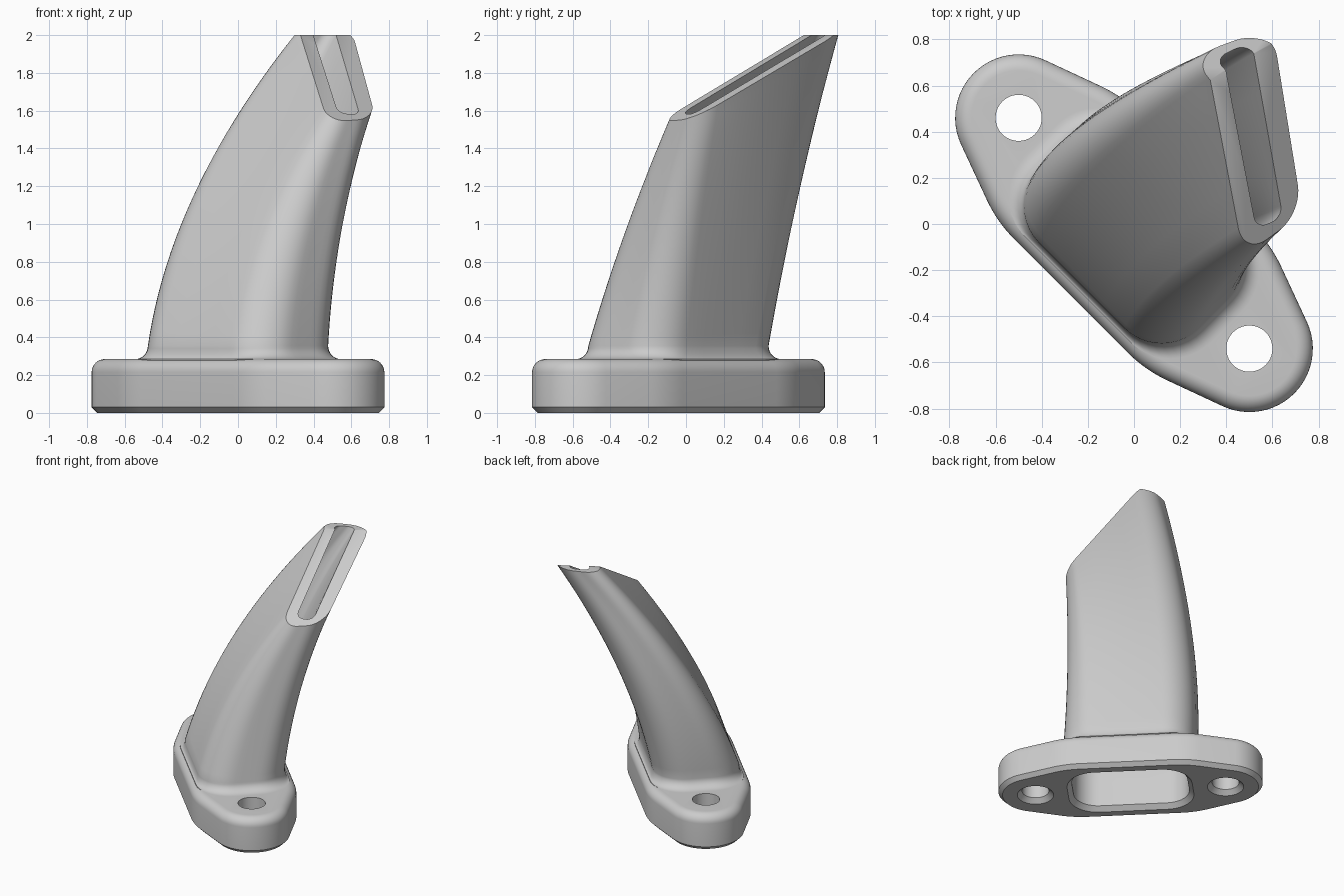
import bpy, bmesh, math
from mathutils import Vector

if "Cube" in bpy.data.objects:
    bpy.data.objects.remove(bpy.data.objects["Cube"])

S = math.sqrt(0.5)
CY = -0.04          # flange centre in y
Z0 = 0.285          # flange top


def place(u, v):
    """Flange axes (u along the bolts, v across) to world x, y."""
    return Vector((S * (u + v), S * (v - u) + CY))


def mesh_object(name, bm):
    bmesh.ops.recalc_face_normals(bm, faces=bm.faces)
    me = bpy.data.meshes.new(name)
    bm.to_mesh(me)
    bm.free()
    ob = bpy.data.objects.new(name, me)
    bpy.context.collection.objects.link(ob)
    return ob


def loft(rings):
    """Closed solid through rings of equal point count."""
    bm = bmesh.new()
    vs = [[bm.verts.new(p) for p in r] for r in rings]
    n = len(vs[0])
    for a, b in zip(vs, vs[1:]):
        for i in range(n):
            j = (i + 1) % n
            bm.faces.new((a[i], a[j], b[j], b[i]))
    bm.faces.new(vs[0][::-1])
    bm.faces.new(vs[-1])
    return bm


def rounded_quad(corners, d, seg=10, side=4):
    """Four corners rounded with near-circular arcs; sides subdivided."""
    pts = []
    for i in range(4):
        c = Vector(corners[i])
        s = c + (Vector(corners[i - 1]) - c).normalized() * d
        nxt = Vector(corners[(i + 1) % 4])
        e = c + (nxt - c).normalized() * d
        h1, h2 = s.lerp(c, 0.55), e.lerp(c, 0.55)
        for k in range(seg + 1):
            t = k / seg
            q = 1 - t
            pts.append(s * q**3 + h1 * 3*q*q*t + h2 * 3*q*t*t + e * t**3)
        s2 = nxt + (c - nxt).normalized() * d
        pts += [e.lerp(s2, k / side) for k in range(1, side)]
    return pts


def base_ring(a, b, r):
    quad = [(-a, b), (a, b), (a, -b), (-a, -b)]
    return [place(*p) for p in rounded_quad(quad, r)]


def flat(ring, z):
    return [(p.x, p.y, z) for p in ring]


def outlet_z(p):
    return 1.77 - 0.324 * p.x + 0.54 * p.y


def sweep(base, top, ts):
    """Curved blend from the flange section to the slanted outlet section."""
    rings = []
    for t in ts:
        fx, fy = 0.3*t + 0.7*t*t, 0.8*t + 0.2*t*t
        rings.append([(b.x + (p.x - b.x) * fx, b.y + (p.y - b.y) * fy,
                       Z0 + 0.07 + (outlet_z(p) - Z0 - 0.07) * t)
                      for b, p in zip(base, top)])
    return rings


# Flange: rounded diamond plate with chamfered foot and rounded top edge
def flange_ring(off, z):
    arcs = [(0.707, 0, 0.275, -70, 70, 24), (0.348, -0.215, 0.6, 70, 90, 8),
            (-0.348, -0.215, 0.6, 90, 110, 8), (-0.707, 0, 0.275, 110, 250, 24),
            (-0.348, 0.215, 0.6, 250, 270, 8), (0.348, 0.215, 0.6, 270, 290, 8)]
    ring = []
    for u, v, r, a0, a1, n in arcs:
        for k in range(n + 1):
            a = math.radians(a0 + (a1 - a0) * k / n)
            ring.append(place(u + (r - off) * math.cos(a), v + (r - off) * math.sin(a)))
    return flat(ring, z)


levels = [(0.03, 0), (0, 0.03)]
for k in range(9):
    a = math.radians(90 * k / 8)
    levels.append((0.07 * (1 - math.cos(a)), Z0 - 0.07 + 0.07 * math.sin(a)))
bm = loft([flange_ring(o, z) for o, z in levels])
bmesh.ops.remove_doubles(bm, verts=bm.verts, dist=1e-5)
body = mesh_object("flanged_nozzle", bm)

# Duct: flared foot, curved twisting sweep, slanted mouth with level tip
steps = [k / 24 for k in range(25)]
outer_top = [(0.60, 0.85), (0.73, 0.045), (0.475, -0.14), (0.305, 0.76)]
rings = [flat(base_ring(0.57, 0.345, 0.25), 0.25)]
for k in range(8):
    a = math.radians(90 * k / 8)
    g = 1 - math.sin(a)
    rings.append(flat(base_ring(0.49 + 0.08*g, 0.32 + 0.025*g, 0.23 + 0.02*g),
                      Z0 + 0.07 * (1 - math.cos(a))))
rings += sweep(base_ring(0.49, 0.32, 0.23), rounded_quad(outer_top, 0.125), steps)
bm = loft(rings)
bmesh.ops.bisect_plane(bm, geom=bm.verts[:] + bm.edges[:] + bm.faces[:],
                       plane_co=(0, 0, 2), plane_no=(0, 0, 1), clear_outer=True)
bmesh.ops.holes_fill(bm, edges=[e for e in bm.edges if e.is_boundary], sides=0)
duct = mesh_object("duct", bm)

# Passage cutter: chamfered inlet, sweep to the narrow slot
slot = [(0.51, 0.79), (0.645, 0.03), (0.53, -0.02), (0.385, 0.735)]
inlet = base_ring(0.43, 0.26, 0.18)
wide = base_ring(0.485, 0.315, 0.235)
rings = [flat(wide, -0.02), flat(inlet, 0.035), flat(inlet, 0.2)]
rings += sweep(inlet, rounded_quad(slot, 0.05), steps + [1.06])
cutters = [mesh_object("passage_cutter", loft(rings))]

# Bolt hole cutters with chamfered underside
for u in (-0.707, 0.707):
    rings = []
    for r, z in ((0.155, -0.02), (0.1, 0.035), (0.1, 0.5)):
        rings.append(flat([place(u + r * math.cos(k * math.tau / 40),
                                 r * math.sin(k * math.tau / 40)) for k in range(40)], z))
    cutters.append(mesh_object("bolt_hole_cutter", loft(rings)))

# Join the duct to the flange, then cut the passage and holes
for ob, op in [(duct, 'UNION')] + [(c, 'DIFFERENCE') for c in cutters]:
    m = body.modifiers.new("cut", 'BOOLEAN')
    m.operation, m.object, m.solver = op, ob, 'EXACT'
bpy.context.view_layer.objects.active = body
body.select_set(True)
for m in list(body.modifiers):
    bpy.ops.object.modifier_apply(modifier=m.name)
for ob in [duct] + cutters:
    bpy.data.objects.remove(ob)

mat = bpy.data.materials.new("light_grey")
mat.diffuse_color = (0.6, 0.6, 0.6, 1)
mat.use_nodes = True
mat.node_tree.nodes["Principled BSDF"].inputs["Base Color"].default_value = mat.diffuse_color
body.data.materials.clear()
body.data.materials.append(mat)
for p in body.data.polygons:
    p.material_index = 0
bpy.ops.object.shade_smooth_by_angle(angle=math.radians(35))
